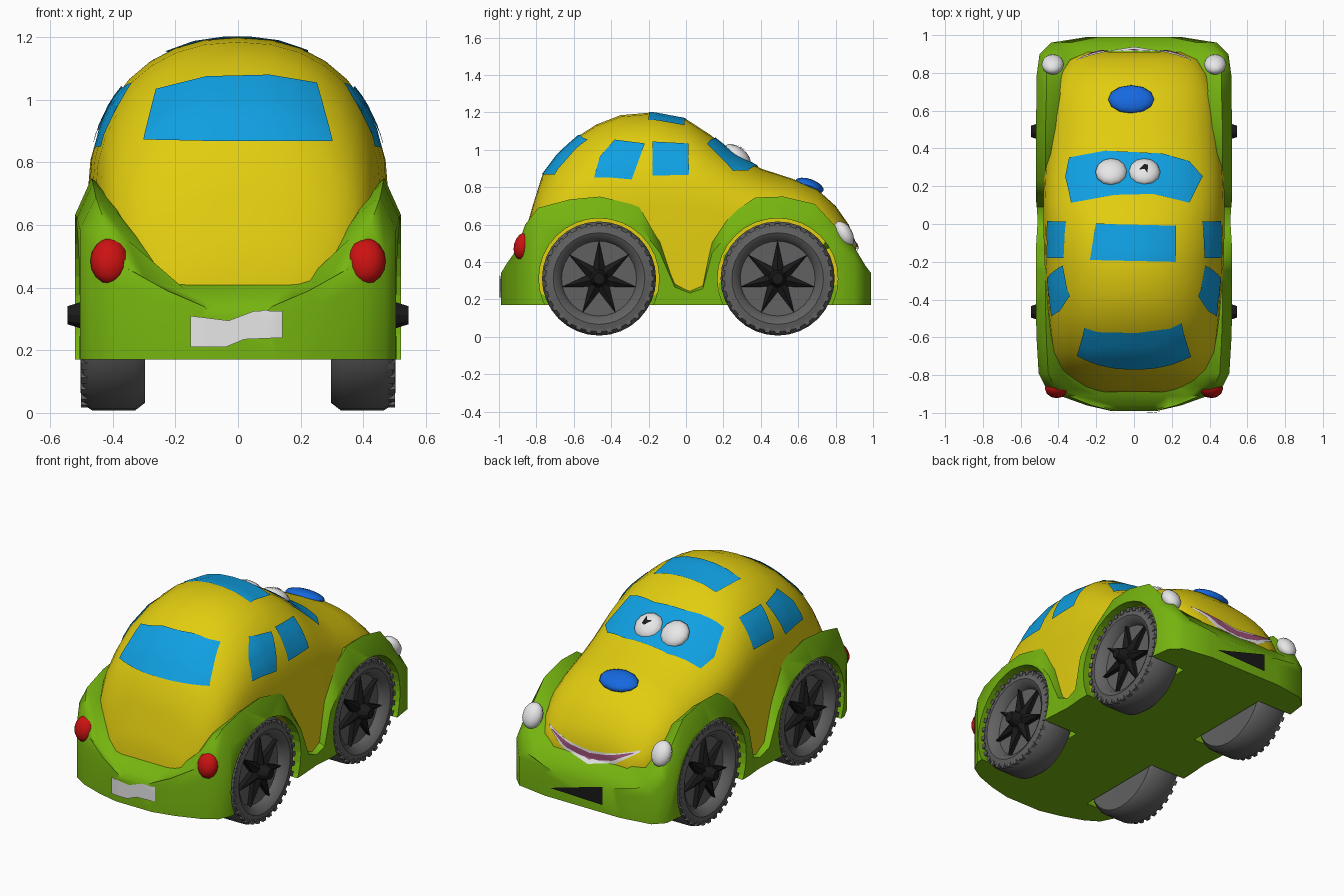
import bpy, bmesh, math
from mathutils import Vector, Matrix
from mathutils.bvhtree import BVHTree

if "Cube" in bpy.data.objects:
    bpy.data.objects.remove(bpy.data.objects["Cube"])


def material(name, *rgb):
    m = bpy.data.materials.new(name)
    m.use_nodes = True
    m.diffuse_color = (*rgb, 1)
    m.node_tree.nodes["Principled BSDF"].inputs["Base Color"].default_value = (*rgb, 1)
    return m


YELLOW = material("yellow paint", .76, .61, .005)
GREEN = material("green paint", .18, .46, .005)
GLASS = material("sky blue glass", .005, .35, .76)
BLUE = material("deep blue", .008, .14, .75)
RED = material("red lamp", .6, .006, .006)
WHITE = material("white", .8, .8, .8)
GREY = material("grey rubber", .12, .12, .12)
BLACK = material("black", .01, .01, .01)
PINK = material("mouth pink", .33, .08, .18)


def finish(name, bm, mat, angle=35, recalc=True):
    if recalc:
        bmesh.ops.recalc_face_normals(bm, faces=bm.faces)
    me = bpy.data.meshes.new(name)
    bm.to_mesh(me)
    bm.free()
    me.materials.append(mat)
    ob = bpy.data.objects.new(name, me)
    bpy.context.collection.objects.link(ob)
    if angle:
        bpy.ops.object.select_all(action='DESELECT')
        ob.select_set(True)
        bpy.context.view_layer.objects.active = ob
        bpy.ops.object.shade_smooth_by_angle(angle=math.radians(angle))
    return ob


def loft(name, rings, mat, angle):
    bm = bmesh.new()
    rows = [[bm.verts.new(p) for p in ring] for ring in rings]
    n = len(rows[0])
    for a, b in zip(rows, rows[1:]):
        for i in range(n):
            j = (i + 1) % n
            bm.faces.new((a[i], a[j], b[j], b[i]))
    bm.faces.new(rows[0])
    bm.faces.new(rows[-1])
    return finish(name, bm, mat, angle)


def tree(ob):
    return BVHTree.FromPolygons([v.co for v in ob.data.vertices],
                                [p.vertices for p in ob.data.polygons])


def along(points, t):
    s = t * (len(points) - 1)
    i = min(int(s), len(points) - 2)
    return Vector(points[i]).lerp(Vector(points[i + 1]), s - i)


def plate(name, mat, low, high, axis, sign, trees, lift=.007, rows=6):
    """Thin skin between two edge lines, draped along an axis onto a surface."""
    bm = bmesh.new()
    ray = Vector((0, 0, 0))
    ray[axis] = -sign
    cols = 5 * (len(low) - 1)
    grid = []
    for i in range(cols + 1):
        for j in range(rows + 1):
            p = along(low, i / cols).lerp(along(high, i / cols), j / rows)
            start = list(p)
            start.insert(axis, 3 * sign)
            hits = [t.ray_cast(Vector(start), ray) for t in trees]
            hits = [h for h in hits if h[0] is not None]
            if hits:
                hit = min(hits, key=lambda h: h[3])
                normal = hit[1] if hit[1].dot(ray) < 0 else -hit[1]
                grid.append(bm.verts.new(hit[0] + normal * lift))
            else:
                grid.append(None)
    for i in range(cols):
        for j in range(rows):
            k = i * (rows + 1) + j
            quad = [grid[k], grid[k + 1], grid[k + rows + 2], grid[k + rows + 1]]
            if all(quad):
                bm.faces.new(quad)
    bmesh.ops.remove_doubles(bm, verts=bm.verts, dist=.0005)
    bm.normal_update()
    bmesh.ops.reverse_faces(bm, faces=[f for f in bm.faces if f.normal.dot(ray) > 0])
    return finish(name, bm, mat, 40, False)


def blob(name, mat, at, size, tilt=0):
    bm = bmesh.new()
    bmesh.ops.create_uvsphere(bm, u_segments=12, v_segments=8, radius=1)
    bm.transform(Matrix.Translation(at) @ Matrix.Rotation(math.radians(tilt), 4, 'X')
                 @ Matrix.Diagonal((*size, 1)))
    return finish(name, bm, mat, 60)


# Upper shell: y, roof height, half width, belt height
cabin = [(-.89, .44, .18, .36), (-.86, .56, .28, .38), (-.82, .70, .35, .42),
         (-.77, .86, .40, .5), (-.68, .98, .43, .6), (-.58, 1.07, .445, .66),
         (-.48, 1.135, .455, .7), (-.35, 1.185, .465, .7), (-.18, 1.2, .475, .7),
         (0, 1.165, .48, .7), (.13, 1.08, .48, .68), (.25, .985, .475, .64),
         (.4, .9, .465, .6), (.57, .845, .45, .56), (.7, .79, .43, .52),
         (.8, .7, .39, .48), (.87, .6, .34, .44), (.91, .5, .25, .42)]


def cabin_ring(y, top, w, belt, steps=16):
    ring = [(-w, y, .22), (w, y, .22)]
    for i in range(steps + 1):
        a = math.pi * i / steps
        c, s = math.cos(a), abs(math.sin(a))
        ring.append((w * math.copysign(abs(c) ** .9, c), y, belt + (top - belt) * s ** .9))
    return ring


body = loft("cabin_and_hood", [cabin_ring(*s) for s in cabin], YELLOW, 50)

# Lower shell with fenders: y, half width, fender height, centre height
lower = [(-.99, .12, .34, .33), (-.96, .25, .39, .36), (-.91, .39, .46, .4),
         (-.86, .47, .6, .42), (-.79, .505, .69, .42), (-.62, .515, .735, .42),
         (-.46, .52, .75, .42), (-.25, .52, .7, .42), (-.14, .52, .52, .4),
         (-.06, .515, .29, .27), (.02, .51, .25, .24), (.09, .515, .28, .26),
         (.14, .52, .52, .4), (.23, .52, .65, .42), (.37, .52, .745, .42),
         (.52, .52, .75, .42), (.69, .515, .71, .42), (.79, .515, .6, .45),
         (.9, .5, .48, .45), (.96, .44, .38, .37), (.99, .25, .34, .335)]


def lower_ring(y, w, top, mid, floor=.17):
    h = top - floor
    half = [(w, floor), (w, floor + .8 * h), (.9 * w, top),
            (.76 * w, top - .1 * h), (.45 * w, mid)]
    return [(x, y, z) for x, z in half] + [(-x, y, z) for x, z in reversed(half)]


fenders = loft("fenders_and_floor", [lower_ring(*s) for s in lower], GREEN, 45)
skin, shell = tree(body), tree(fenders)

# Windows
plate("rear_window", GLASS, [(-.3, .87), (-.1, .865), (.1, .865), (.3, .865)],
      [(-.26, 1.03), (-.1, 1.07), (.1, 1.075), (.25, 1.05)], 1, -1, [skin])
plate("windscreen", GLASS,
      [(-.36, .25), (-.33, .11), (-.1, .15), (.1, .155), (.29, .11), (.36, .25)],
      [(-.36, .25), (-.34, .35), (-.15, .385), (.15, .37), (.29, .33), (.36, .25)],
      2, 1, [skin])
plate("roof_window", GLASS, [(-.23, -.19), (.22, -.2)], [(-.2, 0), (.22, -.01)], 2, 1, [skin])
for side, word in ((1, "left"), (-1, "right")):
    plate(word + "_window_a", GLASS, [(-.49, .85), (-.4, .85), (-.29, .84)],
          [(-.46, .96), (-.38, 1.05), (-.22, 1.03)], 0, side, [skin])
    plate(word + "_window_b", GLASS, [(-.18, .86), (.015, .865)],
          [(-.18, 1.04), (.01, 1.03)], 0, side, [skin])
    # Lamps
    blob(word + "_tail_lamp", RED, (side * .41, -.87, .485), (.062, .05, .075), -15)
    blob(word + "_head_lamp", WHITE, (side * .43, .845, .55), (.06, .045, .075), 30)

# Number plates
plate("rear_plate", WHITE, [(-.15, .21), (-.04, .21), (.02, .235), (.14, .24)],
      [(-.15, .31), (-.03, .295), (.05, .325), (.14, .325)], 1, -1, [shell])
plate("nose_plate", BLACK, [(-.14, .22), (.21, .23)], [(-.14, .33), (.21, .23)], 1, 1, [shell])

# Smiling mouth
plate("teeth", WHITE, [(-.3, .53), (-.16, .44), (0, .405), (.16, .44), (.3, .53)],
      [(-.3, .54), (-.16, .5), (0, .48), (.16, .5), (.3, .54)], 1, 1, [skin, shell], .006)
plate("mouth", PINK, [(-.27, .52), (-.15, .46), (0, .425), (.15, .46), (.27, .52)],
      [(-.27, .525), (-.15, .49), (0, .468), (.15, .49), (.27, .525)], 1, 1, [skin, shell], .011)

# Nose and eyes
blob("nose", BLUE, (-.015, .66, .808), (.122, .08, .036), -20)
for x, word in ((-.12, "right"), (.055, "left")):
    eye = blob(word + "_eye", WHITE, (x, .275, .968), (.085, .085, .045), -38)
plate("pupil", BLACK, [(.03, .285), (.055, .29), (.07, .27)],
      [(.03, .29), (.055, .315), (.075, .31)], 2, 1, [tree(eye)], .005)

# Wheels
AXLES = (-.465, .49)
HUB_Z, RADIUS = .312, .305
tyre_profile = [(0, .445), (.2, .45), (.215, .485), (.245, .503), (.285, .495),
                (RADIUS, .465), (RADIUS, .33), (.28, .297), (0, .3)]


def place(side, y):
    return Matrix.Translation((0, y, HUB_Z)) @ Matrix.Diagonal((side, 1, 1, 1))


def wheel(name, side, y):
    bm = bmesh.new()
    verts = [bm.verts.new((x, 0, r)) for r, x in tyre_profile]
    edges = [bm.edges.new(pair) for pair in zip(verts, verts[1:])]
    bmesh.ops.spin(bm, geom=verts + edges, cent=(0, 0, 0), axis=(1, 0, 0),
                   angle=math.tau, steps=32, use_duplicate=False)
    bmesh.ops.remove_doubles(bm, verts=bm.verts, dist=.0005)
    # Tread knobs around the shoulder
    for i in range(32):
        turn = Matrix.Rotation(math.tau * i / 32, 4, 'X')
        bmesh.ops.create_cube(bm, size=1, matrix=turn @ Matrix.Translation((.485, 0, .282))
                              @ Matrix.Diagonal((.034, .026, .026, 1)))
    bm.transform(place(side, y))
    finish(name + "_tyre", bm, GREY, 40)

    # Star shaped spokes with a hub cap
    bm = bmesh.new()
    rim = []
    for i in range(14):
        a, r = math.pi * i / 7, (.07 if i % 2 else .205)
        rim.append((r * math.sin(a), r * math.cos(a)))
    front, back = ([bm.verts.new((x, p, q)) for p, q in rim] for x in (.475, .44))
    tip = bm.verts.new((.505, 0, 0))
    for i in range(14):
        j = (i + 1) % 14
        bm.faces.new((tip, front[i], front[j]))
        bm.faces.new((front[i], back[i], back[j], front[j]))
    bm.faces.new(back)
    bmesh.ops.create_cone(bm, cap_ends=True, segments=10, radius1=.055, radius2=.03, depth=.075,
                          matrix=Matrix.Translation((.508, 0, 0)) @ Matrix.Rotation(math.pi / 2, 4, 'Y'))
    bm.transform(place(side, y))
    finish(name + "_spokes", bm, BLACK, 0)


# Wheel wells cut from both shells
cut = bmesh.new()
for side, word in ((1, "left"), (-1, "right")):
    for y, end in zip(AXLES, ("tail", "nose")):
        wheel(word + "_" + end, side, y)
        bmesh.ops.create_cone(cut, cap_ends=True, segments=32, radius1=.322, radius2=.322, depth=.44,
                              matrix=Matrix.Translation((side * .5, y, HUB_Z))
                              @ Matrix.Rotation(math.pi / 2, 4, 'Y'))
cutter = finish("wheel_well_cutter", cut, GREEN, 0)
cutter.hide_render = True
cutter.display_type = 'WIRE'
for ob in (body, fenders):
    mod = ob.modifiers.new("wheel_wells", 'BOOLEAN')
    mod.operation = 'DIFFERENCE'
    mod.solver = 'EXACT'
    mod.object = cutter
cutter.hide_set(True)
